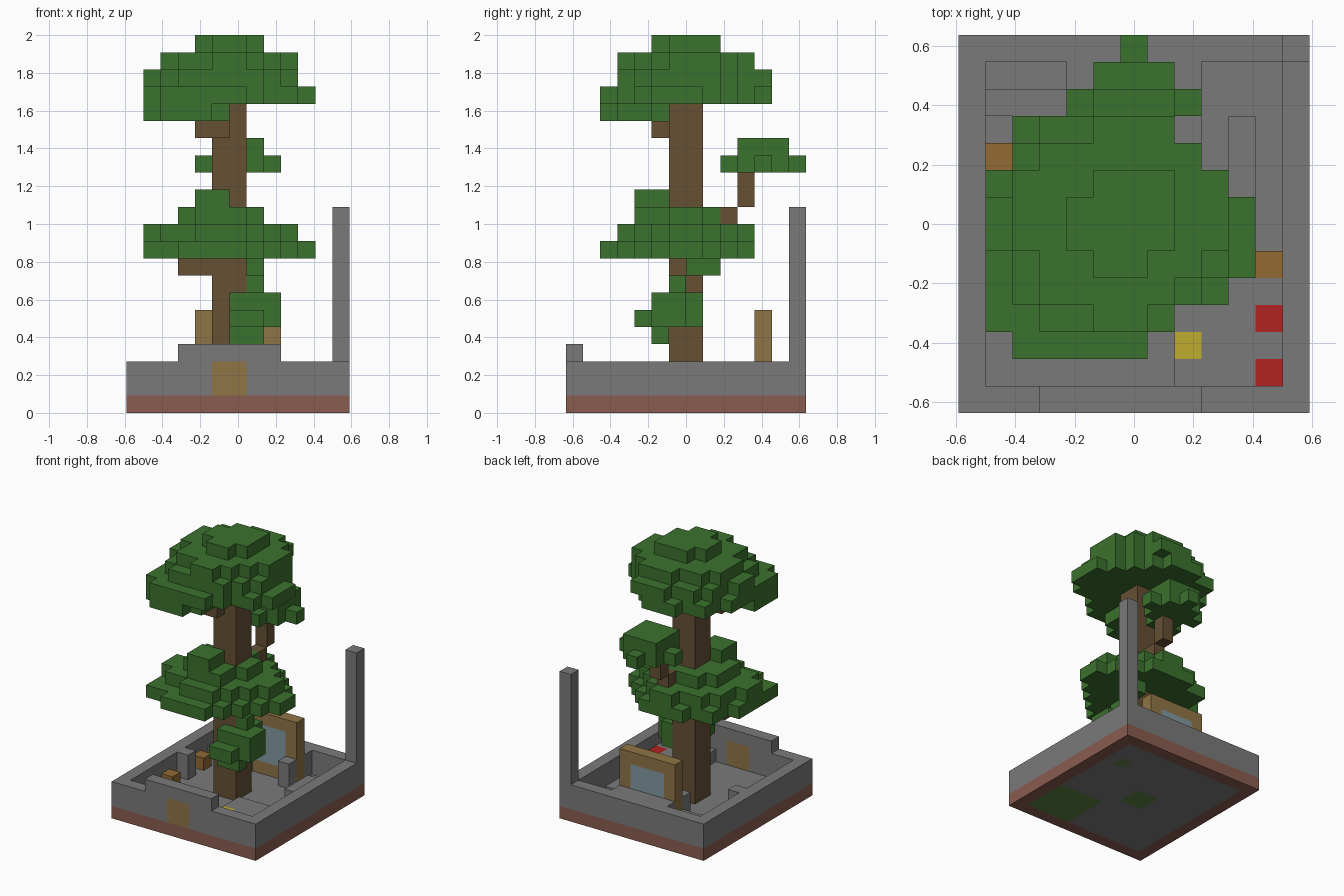
import bpy
import bmesh
from mathutils import Vector

default = bpy.data.objects.get("Cube")
if default:
    bpy.data.objects.remove(default, do_unlink=True)

UNIT = 2 / 22                      # one block
ORIGIN = Vector((-6.5, -7, 0))


def linear(c):
    c /= 255
    return c / 12.92 if c <= 0.04045 else ((c + 0.055) / 1.055) ** 2.4


def material(name, *rgb):
    color = (*[linear(c) for c in rgb], 1)
    mat = bpy.data.materials.new(name)
    mat.use_nodes = True
    mat.diffuse_color = color
    mat.node_tree.nodes["Principled BSDF"].inputs["Base Color"].default_value = color
    return mat


leaf = material("leaf green", 59, 113, 46)
bark = material("bark brown", 102, 80, 52)
stone = material("stone grey", 122, 122, 122)
brick = material("brick red", 138, 92, 80)
plank = material("plank tan", 144, 117, 70)
glass = material("glass blue", 130, 155, 160)
seat = material("seat orange", 146, 106, 52)
red = material("petal red", 178, 34, 34)
yellow = material("petal yellow", 192, 172, 45)
grass = material("grass green", 90, 132, 64)


def box(x0, x1, y0, y1, z0, z1):
    """Set of block cells; upper limits are exclusive."""
    return {(x, y, z) for x in range(x0, x1)
            for y in range(y0, y1) for z in range(z0, z1)}


def layer(z, first_row, *spans):
    """One level of foliage: an x span for each successive row in y."""
    return {(x, first_row + n, z) for n, (a, b) in enumerate(spans)
            for x in range(a, b)}


def build(name, cells, mat):
    """Skin a set of cells with outer faces only and merge the flat areas."""
    bm = bmesh.new()
    corners = {}

    def vert(p):
        key = tuple(p)
        if key not in corners:
            corners[key] = bm.verts.new((Vector(p) + ORIGIN) * UNIT)
        return corners[key]

    for cell in sorted(cells):
        for axis in range(3):
            u, v = (axis + 1) % 3, (axis + 2) % 3
            for side in (0, 1):
                neighbour = list(cell)
                neighbour[axis] += 2 * side - 1
                if tuple(neighbour) in cells:
                    continue
                loop = []
                for du, dv in ((0, 0), (1, 0), (1, 1), (0, 1)):
                    p = list(cell)
                    p[axis] += side
                    p[u] += du
                    p[v] += dv
                    loop.append(vert(p))
                bm.faces.new(loop if side else loop[::-1])
    bmesh.ops.dissolve_limit(bm, angle_limit=0.01, verts=bm.verts, edges=bm.edges)
    mesh = bpy.data.meshes.new(name)
    bm.to_mesh(mesh)
    bm.free()
    mesh.materials.append(mat)
    obj = bpy.data.objects.new(name, mesh)
    bpy.context.collection.objects.link(obj)


# Foundation and floor
inside = box(1, 12, 1, 13, 0, 1)
lawn = box(8, 12, 1, 5, 0, 1) | box(5, 7, 6, 8, 0, 1) | {(10, 10, 0)}
build("foundation", box(0, 13, 0, 14, 0, 1) - inside, brick)
build("floor", inside - lawn, stone)
build("lawn", lawn, grass)

# Walls with raised front, corner column and window ledge
door = box(5, 7, 0, 1, 1, 3)
walls = box(0, 13, 0, 14, 1, 3) - box(1, 12, 1, 13, 1, 3) - door
walls |= box(3, 9, 0, 1, 3, 4) | box(12, 13, 13, 14, 3, 12) | box(4, 9, 12, 13, 1, 3)
build("walls", walls, stone)
build("front_door", door, plank)

# Window in its wooden frame
pane = box(5, 8, 11, 12, 2, 5)
build("window_frame", box(4, 9, 11, 12, 1, 6) - pane, plank)
build("window_pane", pane, glass)

# Posts, tables and seats
for name, x in (("left_post", 8), ("right_post", 4)):
    build(name, box(x, x + 1, 10, 11, 1, 3), stone)
build("left_table", box(10, 11, 8, 11, 1, 2), stone)
build("right_divider", box(1, 2, 7, 8, 1, 3), stone)
build("back_step", box(1, 4, 11, 12, 1, 2), stone)
for name, x, y in (("back_seat", 1, 9), ("right_seat", 1, 5), ("left_seat", 11, 5)):
    build(name, {(x, y, 1)}, seat)

# Flower bed
red_flowers = {(11, 1, 1), (11, 3, 1)}
yellow_flower = {(8, 2, 1)}
build("flower_bed", box(8, 12, 1, 5, 1, 2) - red_flowers - yellow_flower, stone)
build("red_flowers", red_flowers, red)
build("yellow_flower", yellow_flower, yellow)

# Trunk and branches
trunk = box(5, 7, 6, 8, 1, 18)
trunk |= box(4, 6, 5, 6, 16, 17) | box(3, 5, 6, 7, 8, 9)
trunk |= box(6, 7, 9, 10, 11, 12) | box(6, 7, 10, 11, 12, 14)
build("trunk", trunk, bark)

# Top crown
top_crown = layer(17, 2, (2, 5), (1, 6), (1, 6), (1, 5))
top_crown |= layer(18, 2, (2, 7), (1, 8), (1, 10), (1, 11), (1, 11), (1, 11),
                   (1, 10), (2, 9), (2, 8), (4, 7))
top_crown |= layer(19, 3, (3, 8), (2, 9), (2, 10), (1, 10), (1, 10), (2, 10),
                   (2, 9), (3, 8), (5, 8))
top_crown |= layer(20, 3, (5, 7), (3, 8), (3, 9), (2, 10), (2, 10), (2, 10),
                   (3, 9), (5, 8))
top_crown |= layer(21, 5, (5, 7), (4, 8), (4, 8), (5, 8))
build("top_crown", top_crown, leaf)

# Middle crown
middle_crown = layer(9, 2, (3, 7), (1, 8), (1, 9), (1, 10), (1, 11), (1, 11),
                     (2, 10), (2, 9), (4, 8))
middle_crown |= layer(10, 3, (4, 7), (2, 8), (1, 9), (1, 10), (2, 10), (2, 9),
                      (3, 8), (5, 7))
middle_crown |= layer(11, 4, (4, 7), (3, 7), (3, 8), (3, 8), (4, 7))
middle_crown |= layer(12, 4, (4, 6), (4, 6))
build("middle_crown", middle_crown - trunk, leaf)

# Small clumps at the back and low on the left
back_clump = layer(14, 9, (6, 7), (5, 8), (4, 9), (5, 8), (6, 7))
back_clump |= box(5, 8, 10, 13, 15, 16)
build("back_clump", back_clump, leaf)

low_clump = layer(4, 5, (6, 8))
low_clump |= layer(5, 4, (6, 8), (6, 9), (7, 9), (7, 8))
low_clump |= layer(6, 5, (6, 9), (7, 9), (7, 8))
low_clump |= {(7, 6, 7), (7, 7, 8), (7, 8, 8)}
build("low_clump", low_clump, leaf)
